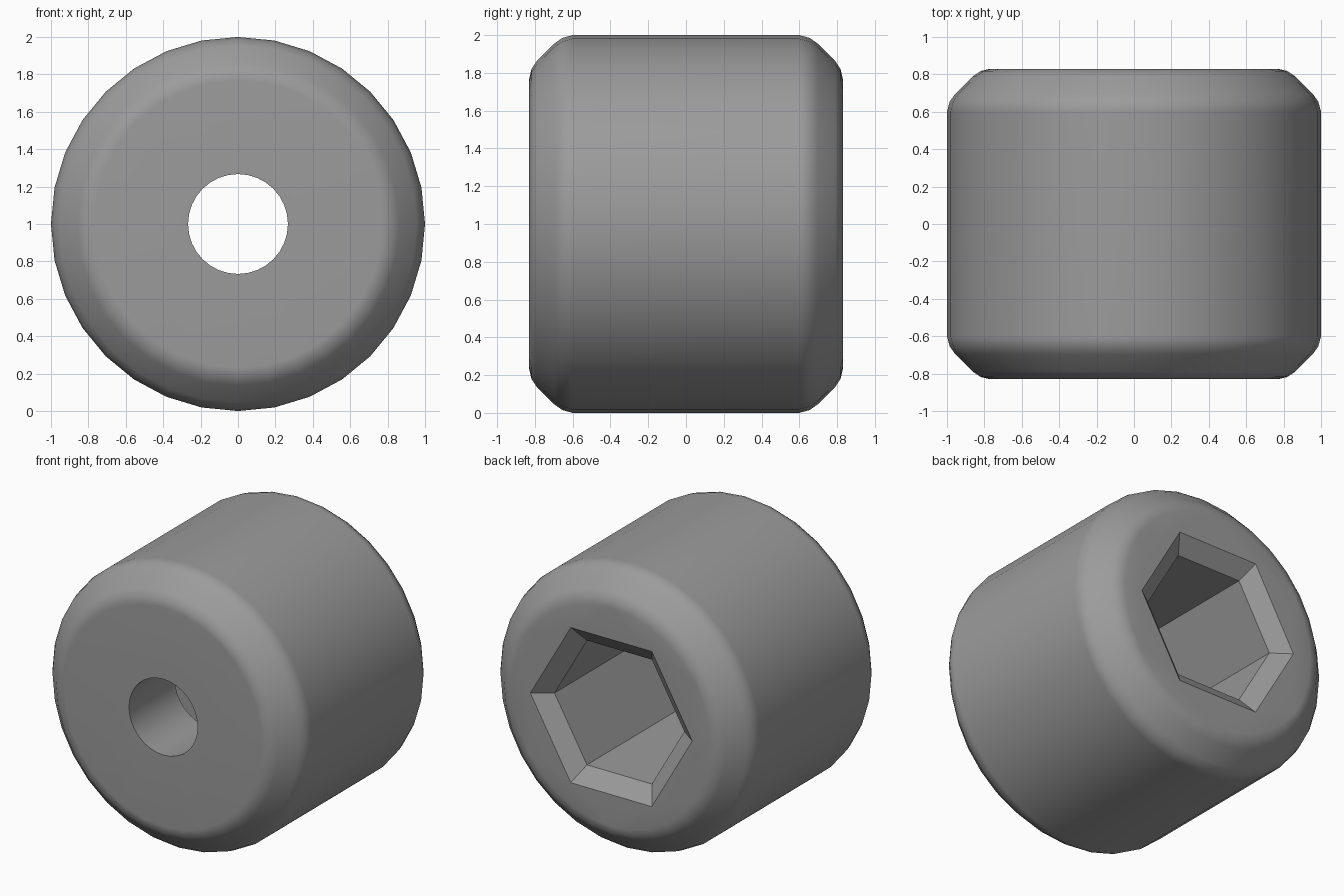
import bpy
import bmesh
import math

if "Cube" in bpy.data.objects:
    bpy.data.objects.remove(bpy.data.objects["Cube"])

SIDES = 32
bm = bmesh.new()


def ring(radius, y, sides=SIDES):
    """Closed loop of vertices around the y axis, first vertex on +x."""
    return [bm.verts.new((radius * math.cos(2 * math.pi * i / sides), y,
                          1 + radius * math.sin(2 * math.pi * i / sides)))
            for i in range(sides)]


def loft(rings):
    """Join neighbouring rings of equal size with quads."""
    for a, b in zip(rings, rings[1:]):
        n = len(a)
        for i in range(n):
            j = (i + 1) % n
            bm.faces.new((a[i], a[j], b[j], b[i]))


def fill_between(a, b):
    """Flat face between an outer loop and an inner loop."""
    edges = [bm.edges.get((r[i - 1], r[i])) for r in (a, b) for i in range(len(r))]
    bmesh.ops.triangle_fill(bm, edges=edges, use_beauty=True)


# Outer barrel with softened chamfers at both ends
edge_profile = [(0.77, 0.83), (0.82, 0.818), (0.862, 0.79),
                (0.955, 0.697), (0.985, 0.655), (1.0, 0.60)]
barrel = [ring(r, -y) for r, y in edge_profile]
barrel += [ring(r, y) for r, y in reversed(edge_profile)]
loft(barrel)

# Round bore from the front to the socket floor
bore = [ring(0.267, -0.83), ring(0.267, -0.32)]
loft(bore)

# Hexagonal socket with a chamfered mouth at the back
socket = [ring(0.63, 0.83, 6), ring(0.505, 0.74, 6), ring(0.505, -0.32, 6)]
loft(socket)

# Front face, back face and socket floor
fill_between(barrel[0], bore[0])
fill_between(barrel[-1], socket[0])
fill_between(socket[-1], bore[1])

bmesh.ops.recalc_face_normals(bm, faces=bm.faces)
mesh = bpy.data.meshes.new("socket_bushing")
bm.to_mesh(mesh)
bm.free()
body = bpy.data.objects.new("socket_bushing", mesh)
bpy.context.collection.objects.link(body)

steel = bpy.data.materials.new("grey_steel")
steel.diffuse_color = (0.33, 0.33, 0.33, 1)
steel.use_nodes = True
steel.node_tree.nodes["Principled BSDF"].inputs["Base Color"].default_value = steel.diffuse_color
mesh.materials.append(steel)

# Smooth barrel with crisp socket and flat end faces
bpy.context.view_layer.objects.active = body
body.select_set(True)
bpy.ops.object.shade_smooth_by_angle(angle=math.radians(30))
weighted = body.modifiers.new("flat_ends", 'WEIGHTED_NORMAL')
weighted.keep_sharp = True
